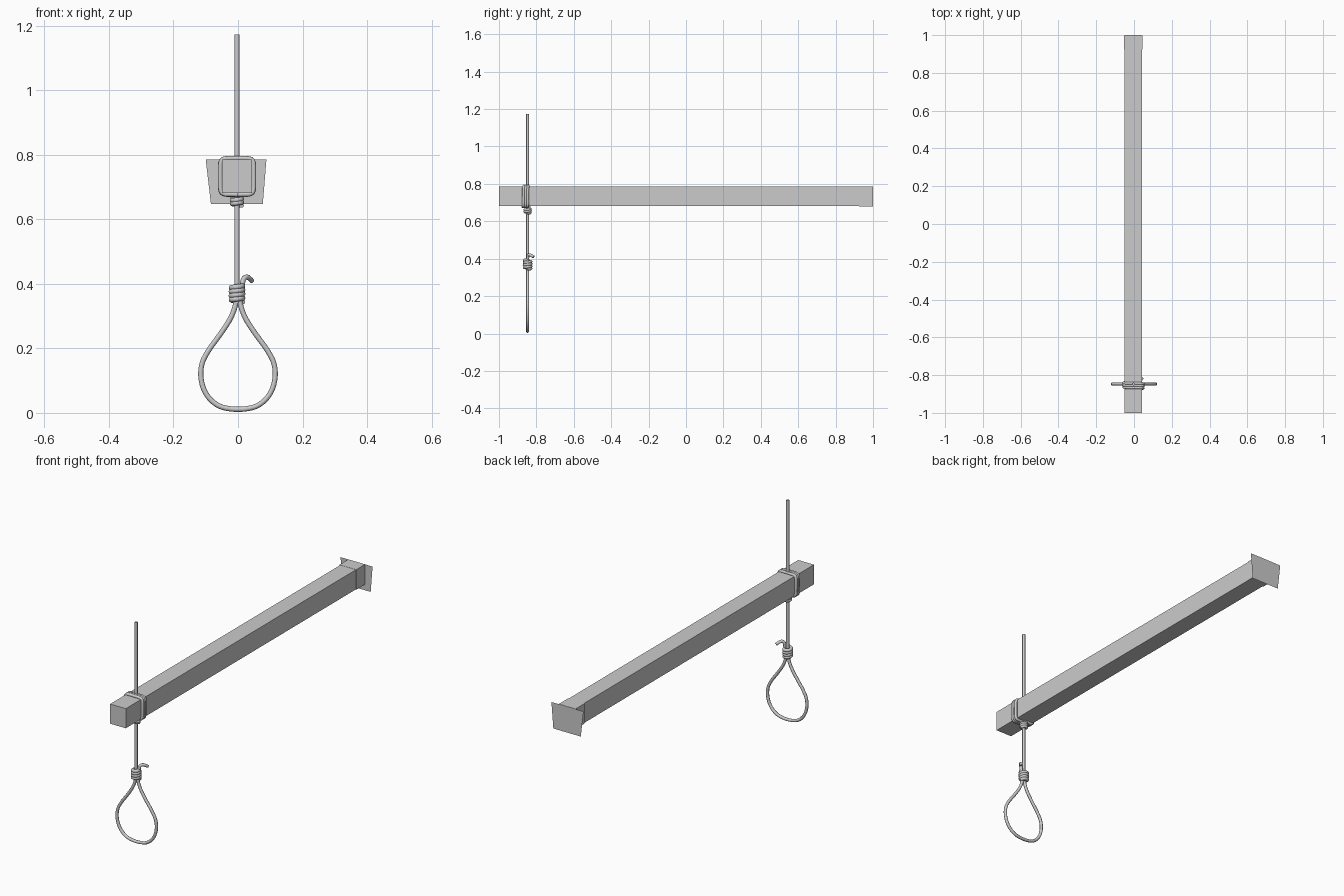
import bpy, math

if "Cube" in bpy.data.objects:
    bpy.data.objects.remove(bpy.data.objects["Cube"])

CX, RY, R = -0.003, -0.847, 0.008      # rope axis x, y and radius


def smooth_tube(name, pts, radius, kind='NURBS', cyclic=False, sides=2, res=4):
    cu = bpy.data.curves.new(name, 'CURVE')
    cu.dimensions = '3D'
    cu.bevel_depth = radius
    cu.bevel_resolution = sides
    cu.use_fill_caps = True
    sp = cu.splines.new(kind)
    sp.points.add(len(pts) - 1)
    for p, co in zip(sp.points, pts):
        p.co = (*co, 1)
    sp.use_cyclic_u = cyclic
    if kind == 'NURBS':
        sp.order_u = 3
        sp.use_endpoint_u = not cyclic
        sp.resolution_u = res
    ob = bpy.data.objects.new(name, cu)
    bpy.context.collection.objects.link(ob)
    bpy.ops.object.select_all(action='DESELECT')
    ob.select_set(True)
    bpy.context.view_layer.objects.active = ob
    bpy.ops.object.convert(target='MESH')
    bpy.ops.object.shade_smooth_by_angle(angle=math.radians(50))
    return ob


def box(name, x0, x1, y0, y1, z0, z1):
    bpy.ops.mesh.primitive_cube_add(size=1, location=((x0 + x1) / 2, (y0 + y1) / 2, (z0 + z1) / 2))
    ob = bpy.context.object
    ob.name = name
    ob.scale = (x1 - x0, y1 - y0, z1 - z0)
    bpy.ops.object.transform_apply(location=False, rotation=False, scale=True)
    return ob


def coil(name, z0, z1, turns, rad, r, bulge=0.0):
    n = int(turns * 16)
    pts = []
    for i in range(n + 1):
        t = i / n
        a = t * turns * math.tau
        q = rad + bulge * math.sin(math.pi * t)
        pts.append((CX + q * math.cos(a), RY + q * math.sin(a), z0 + (z1 - z0) * t))
    return smooth_tube(name, pts, r, 'POLY')


# Square beam with a slightly wider end sleeve
box("beam", -0.049, 0.043, -1, 1, 0.681, 0.785)
box("beam_end_sleeve", -0.053, 0.045, 0.925, 0.999, 0.680, 0.786)

# Flat tapered wall plate
me = bpy.data.meshes.new("wall_plate")
me.from_pydata([(-0.1, 1, 0.785), (0.088, 1, 0.785), (0.077, 1, 0.648), (-0.084, 1, 0.648)],
               [], [(0, 1, 2, 3)])
bpy.context.collection.objects.link(bpy.data.objects.new("wall_plate", me))

# Straight rope above and below the beam
smooth_tube("upper_rope", [(CX, RY, 0.72), (CX, RY, 1.173)], R, 'POLY')
smooth_tube("lower_rope", [(CX, RY, 0.34), (CX, RY, 0.72)], R, 'POLY')

# Rope wound around the beam along a rounded square
wrap = []
turns, steps = 3, 32
for i in range(turns * steps + 1):
    a = i / steps * math.tau - math.pi / 2
    c, s = math.cos(a), math.sin(a)
    x = math.copysign(abs(c) ** 0.3, c) * 0.052
    z = math.copysign(abs(s) ** 0.3, s) * 0.056
    wrap.append((CX + x, -0.872 + 0.034 * i / (turns * steps), 0.733 + z))
smooth_tube("beam_wrap", wrap, 0.0075, 'POLY')

# Small knot under the beam and main coil above the loop
coil("beam_knot", 0.643, 0.668, 2.5, 0.014, 0.0075, 0.001)
coil("loop_coil", 0.344, 0.394, 4, 0.017, 0.0085, 0.001)

# Teardrop rope loop: one side mirrored to the other
half = [(0.004, 0.365), (0.005, 0.34), (0.021, 0.294), (0.055, 0.243), (0.093, 0.193),
        (0.115, 0.15), (0.116, 0.10), (0.099, 0.054), (0.064, 0.021), (0.022, 0.011)]
path = [(x, RY, z) for x, z in half] + [(-x, RY, z) for x, z in reversed(half)]
smooth_tube("rope_loop", path, R)

# Bent loose end of the rope
smooth_tube("rope_tail", [(0.013, RY, 0.375), (0.013, RY, 0.408), (0.022, -0.842, 0.422),
                          (0.034, -0.83, 0.42), (0.043, -0.815, 0.409)], R)
